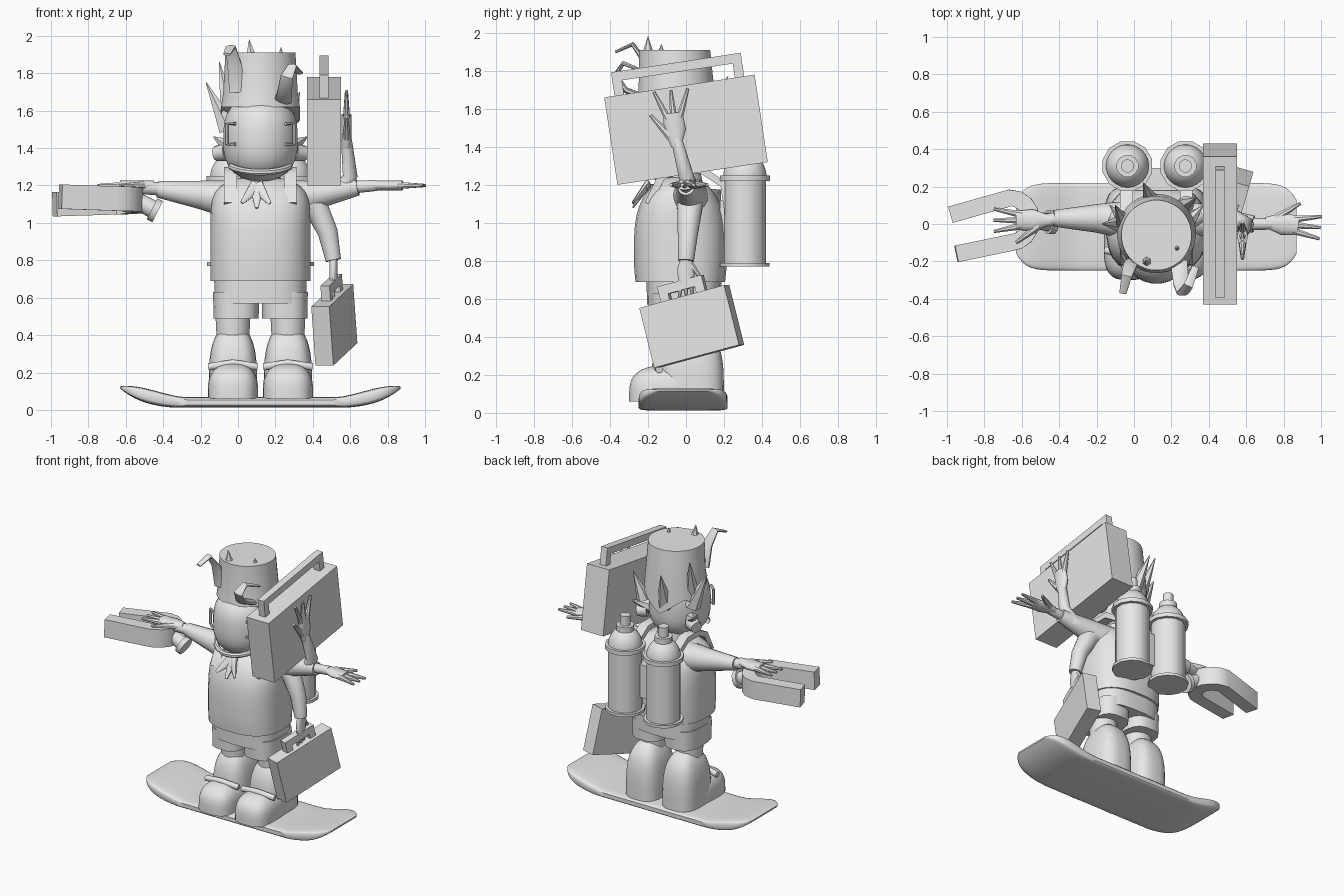
import bpy, bmesh, math
from mathutils import Vector, Matrix

if "Cube" in bpy.data.objects:
    bpy.data.objects.remove(bpy.data.objects["Cube"])

grey = bpy.data.materials.new("plain_grey")
grey.use_nodes = True
grey.diffuse_color = (.8, .8, .8, 1)
grey.node_tree.nodes["Principled BSDF"].inputs["Base Color"].default_value = grey.diffuse_color

X, Y, Z = Vector((1, 0, 0)), Vector((0, 1, 0)), Vector((0, 0, 1))
MIDDLE = .12  # x of the body's centre line
SIDES = (("right", -1), ("left", 1))


def skin(bm, stations, up=Z, axis=None, sides=16, power=2):
    """Skin a row of (position, half width, half height) stations and cap both ends."""
    rings = []
    last = len(stations) - 1
    for index, (position, width, height) in enumerate(stations):
        before, after = stations[max(index - 1, 0)][0], stations[min(index + 1, last)][0]
        along = axis or (after - before).normalized()
        across = up.cross(along).normalized()
        upward = along.cross(across)
        ring = []
        for step in range(sides):
            angle = math.tau * (step + .5) / sides
            if sides == 4:
                c, s = math.copysign(1, math.cos(angle)), math.copysign(1, math.sin(angle))
            else:
                c, s = (math.copysign(abs(f(angle)) ** (2 / power), f(angle)) for f in (math.cos, math.sin))
            ring.append(bm.verts.new(position + across * c * width + upward * s * height))
        rings.append(ring)
    for first, second in zip(rings, rings[1:]):
        for step in range(sides):
            following = (step + 1) % sides
            bm.faces.new((first[step], first[following], second[following], second[step]))
    bm.faces.new(rings[0][::-1])
    bm.faces.new(rings[-1])


def tube(bm, path, start, end, flat=1, **options):
    """Tube along a path whose radius runs evenly from start to end."""
    steps = len(path) - 1
    radii = [start + (end - start) * index / steps for index in range(len(path))]
    skin(bm, [(Vector(p), r, r * flat) for p, r in zip(path, radii)], **options)


def dome(bm, centre, height, width, depth, fall=4, depth_fall=4, low=0, high=1, power=2):
    """Rounded form around a vertical axis, widest at its centre height."""
    stations = []
    for index in range(15):
        t = low + (high - low) * math.sin(math.pi / 2 * index / 14)
        if low < -.5:
            t = low + (high - low) * (1 - math.cos(math.pi * index / 14)) / 2
        t = max(min(t, .99), -.99)
        stations.append((Vector(centre) + Z * height * t, width * math.sqrt(1 - abs(t) ** fall),
                         depth * math.sqrt(1 - abs(t) ** depth_fall)))
    skin(bm, stations, up=Y, axis=Z, sides=28, power=power)


def finish(name, bm):
    bmesh.ops.recalc_face_normals(bm, faces=bm.faces)
    mesh = bpy.data.meshes.new(name)
    bm.to_mesh(mesh)
    bm.free()
    mesh.materials.append(grey)
    part = bpy.data.objects.new(name, mesh)
    bpy.context.collection.objects.link(part)
    bpy.ops.object.select_all(action="DESELECT")
    part.select_set(True)
    bpy.context.view_layer.objects.active = part
    bpy.ops.object.shade_smooth_by_angle(angle=math.radians(40))


def make(name, builder, *arguments, **options):
    bm = bmesh.new()
    builder(bm, *arguments, **options)
    finish(name, bm)


def case(bm, centre, size, yaw, pitch, handle_length, handle_height):
    """Box with a square handle along its top."""
    width, length, height = (value / 2 for value in size)
    reach, top, bar = handle_length / 2, height + handle_height, .025
    skin(bm, [(Y * end * length, width, height) for end in (-1, 1)], sides=4)
    for end in (-reach, reach):
        tube(bm, [(0, end, height - bar), (0, end, top)], bar, bar, up=Y, sides=4)
    tube(bm, [(0, -reach - bar, top), (0, reach + bar, top)], bar, bar, sides=4)
    turn = Matrix.Rotation(math.radians(yaw), 4, "Z") @ Matrix.Rotation(math.radians(pitch), 4, "X")
    bm.transform(Matrix.Translation(centre) @ turn)


def hand(bm, wrist, way, up, length, spread):
    """Flat palm with three fingers and a thumb."""
    forward = Vector(way).normalized() * length
    across = up.cross(forward)
    wrist = Vector(wrist)
    palm = [wrist, wrist + forward * .3, wrist + forward * .6]
    skin(bm, [(point, length * wide, length * .09) for point, wide in zip(palm, (.09, .2, .17))], up=up)
    for finger in (-1, 0, 1):
        root = wrist + forward * .5 + across * finger * .1
        tube(bm, [root, root + forward * .5 + across * finger * spread], length * .07, length * .03, up=up, sides=8)
    thumb = wrist + forward * .2 + across * .1
    tube(bm, [thumb, thumb + forward * .4 + across * .3], length * .08, length * .03, up=up, sides=8)


def spike(bm, base, tip, radius):
    tube(bm, [base, tip], radius, radius / 20, up=Y, sides=6)


# Snowboard: flat in the middle, tips curving up, corners rounded
stations = []
for index in range(-20, 21):
    t = math.sin(math.pi / 2 * index / 20)
    bend = max(abs(t) - .55, 0) / .45
    stations.append((Vector((MIDDLE + .75 * t, -.015, .04 + .08 * bend ** 1.5)),
                     .235 * (1 - .4 * abs(t) ** 16), .028 * (1 + bend - 1.8 * bend ** 4)))
make("snowboard", skin, stations, axis=X, sides=24, power=6)

# Boots, legs and shorts
for side, s in SIDES:
    x = MIDDLE + s * .147
    make(side + "_boot_shaft", dome, (x, .03, .06), .4, .13, .17, power=3)
    make(side + "_boot_toe", dome, (x, -.12, .06), .19, .135, .18, power=3)
    make(side + "_boot_strap", tube, [(x - .13, -.14, .23), (x, -.16, .25), (x + .13, -.14, .23)], .02, .02)
    make(side + "_leg", tube, [(x, 0, .4), (x, 0, .6)], .09, .1, up=Y)
    x = MIDDLE + s * .13
    make(side + "_shorts_leg", tube, [(x, -.01, .49), (x, -.01, .63)], .122, .125, flat=1.4, up=Y, power=3)
make("shorts_waist", tube, [(MIDDLE, -.01, .57), (MIDDLE, -.01, .73)], .245, .25, flat=.8, up=Y, sides=24, power=3)

# Shirt, neck and shoulder straps
make("shirt", dome, (MIDDLE, -.03, .85), .4, .268, .245, fall=7, depth_fall=3, low=-.4, power=2.6)
make("neck", tube, [(MIDDLE, 0, 1.1), (MIDDLE, -.04, 1.3)], .11, .11, up=Y)
for side, s in SIDES:
    x = MIDDLE + s * .16
    strap = [(x, -.2, 1.1), (x, -.13, 1.24), (x, -.05, 1.28), (x, .08, 1.28), (x, .2, 1.2), (x, .23, 1)]
    make(side + "_strap", tube, strap, .02, .02, flat=1.7, up=X, sides=4)

# Neckerchief with three tails
bm = bmesh.new()
for drift in (-.08, 0, .07):
    knot = Vector((MIDDLE - .02, -.2, 1.2))
    tube(bm, [knot, knot + Vector((drift, -.08, abs(drift) / 3 - .12))], .04, .01, flat=.5, up=Y, sides=8)
finish("neckerchief", bm)

# Head, jaw line, glasses and ears
make("head", dome, (MIDDLE, -.1, 1.45), .23, .2, .22, fall=3, depth_fall=3, low=-1, high=.9)
jaw = []
for step in range(-4, 5):
    angle = step * math.pi / 12
    jaw.append((MIDDLE + .18 * math.sin(angle), -.1 - .2 * math.cos(angle), 1.33 - .06 * math.cos(angle)))
make("jaw_line", tube, jaw, .018, .018, sides=8)
for side, s in SIDES:
    inner, outer = MIDDLE + s * .135, MIDDLE + s * .18
    frame = [(inner, -.27, 1.53), (outer, -.23, 1.53), (outer, -.23, 1.42), (inner, -.27, 1.42)]
    make(side + "_glasses_frame", tube, frame, .01, .01, up=Y + X * s * .3, sides=6)
    make(side + "_ear", tube, [(outer, .02, 1.38), (outer + s * .06, .05, 1.37)], .05, .04, sides=10)

# Hat with a jagged lower edge at the back
bm = bmesh.new()
tube(bm, [(MIDDLE, -.05, 1.62), (MIDDLE, -.05, 1.7), (MIDDLE, -.06, 1.91)], .212, .188, up=Y, axis=Z, sides=32)
bm.verts.ensure_lookup_table()
for index, vert in enumerate(bm.verts[:32]):
    if vert.co.y > -.05:
        vert.co.z -= .06 + .1 * abs(index % 8 / 4 - 1) * (vert.co.y + .05) * 5
finish("hat", bm)

# Hair spikes and the two curls
bm = bmesh.new()
spike(bm, (-.05, 0, 1.5), (-.17, 0, 1.75), .06)
spike(bm, (-.05, 0, 1.6), (-.1, .1, 1.86), .05)
spike(bm, (.1, .1, 1.5), (.05, .22, 1.77), .06)
spike(bm, (.27, .1, 1.5), (.33, .14, 1.7), .05)
spike(bm, (.07, -.2, 1.89), (.06, -.2, 1.98), .03)
spike(bm, (.23, -.13, 1.89), (.23, -.13, 1.94), .02)
for side, s in SIDES:
    spike(bm, (MIDDLE + s * .16, 0, 1.4), (MIDDLE + s * .25, .1, 1.46), .05)
finish("hair_spikes", bm)
curl = [(0, -.2, 1.7), (-.02, -.22, 1.85), (-.04, -.28, 1.94), (-.06, -.37, 1.9)]
make("right_curl", tube, curl, .02, .008, flat=2.5, up=X, sides=8)
curl = [(.24, -.2, 1.65), (.25, -.32, 1.7), (.26, -.37, 1.78), (.29, -.33, 1.84), (.33, -.23, 1.8)]
make("left_curl", tube, curl, .02, .008, flat=2.5, up=X, sides=8)

# Spray cans on the back, joined by a plate
for side, s in SIDES:
    foot = Vector((MIDDLE + s * .155, .31, .77))
    bm = bmesh.new()
    for low, high, radius in ((0, .47, .115), (0, .02, .135), (.45, .48, .137), (.57, .62, .06), (.6, .69, .035)):
        tube(bm, [foot + Z * low, foot + Z * high], radius, radius, up=Y, sides=12)
    dome(bm, foot + Z * .47, .13, .115, .115, fall=2, depth_fall=2)
    finish(side + "_spray_can", bm)
make("can_plate", tube, [(0, .24, 1), (.25, .24, 1)], .06, .06, flat=2, sides=4)

# Arms: wide sleeves, narrow forearms and hands
make("right_sleeve", tube, [(0, .02, 1.12), (-.2, .03, 1.15), (-.43, .03, 1.18)], .11, .045)
make("right_forearm", tube, [(-.4, .03, 1.18), (-.53, .01, 1.19)], .036, .036)
make("right_hand", hand, (-.45, .02, 1.2), -X, Z, .3, .1)
make("left_sleeve", tube, [(.25, .02, 1.12), (.42, .02, 1.15), (.64, 0, 1.19)], .11, .045)
make("left_forearm", tube, [(.6, 0, 1.19), (.74, 0, 1.2)], .035, .03)
make("left_hand", hand, (.7, .01, 1.2), (1, -.1, 0), Z, .3, .1)
make("carrying_arm", tube, [(.32, .02, 1.15), (.42, .02, 1.08), (.48, .01, .95), (.51, 0, .8)], .08, .042, up=Y)
make("carrying_hand", hand, (.51, 0, .83), -Z, X, .24, .05)
make("raised_arm", tube, [(.42, .03, 1.15), (.55, .02, 1.17), (.6, 0, 1.25), (.58, -.05, 1.44)], .06, .03, up=Y)
make("raised_hand", hand, (.58, -.05, 1.4), (0, -.1, 1), X, .3, .2)

# Carried boombox and suitcase
make("boombox", case, (.46, 0, 1.49), (.18, .8, .465), 0, 8.6, .64, .1)
make("suitcase", case, (.515, .03, .455), (.1, .48, .325), -16, 14.5, .2, .06)

# Horseshoe magnet: an arc with two splayed prongs, and its grip
bend = Vector((-.66, .02, 1.12))
arc = [bend + Vector((-.32, .03, -.02))]
for step in range(-4, 5):
    angle = -step * math.pi / 8
    arc.append(bend + Vector((.11 * math.cos(angle), .12 * math.sin(angle), -.01 * math.sin(angle))))
arc.append(bend + Vector((-.29, -.18, .02)))
make("magnet", tube, arc, .045, .045, flat=1.45, sides=4)
bm = bmesh.new()
tube(bm, [(-.56, .02, 1.13), (-.45, .01, 1.07)], .045, .05, sides=12)
tube(bm, [(-.46, .01, 1.075), (-.43, .01, 1.06)], .065, .065, sides=12)
finish("magnet_grip", bm)
